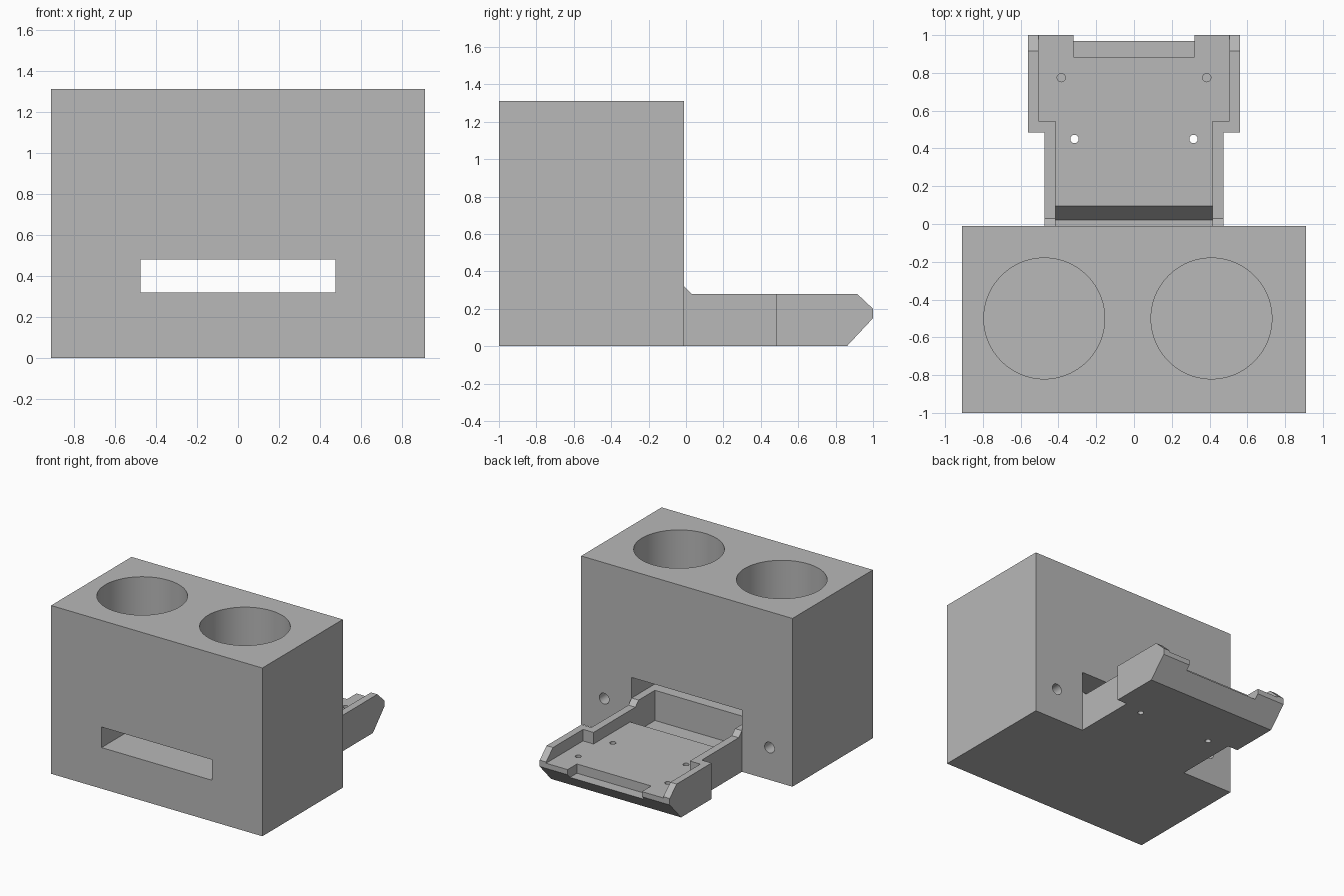
import bpy
import bmesh
from mathutils import Matrix, Vector

cube = bpy.data.objects.get("Cube")
if cube:
    bpy.data.objects.remove(cube, do_unlink=True)

grey = bpy.data.materials.new("plain grey")
grey.use_nodes = True
grey.diffuse_color = (0.48, 0.48, 0.48, 1)
grey.node_tree.nodes["Principled BSDF"].inputs["Base Color"].default_value = (0.48, 0.48, 0.48, 1)


def add_object(name, bm):
    bmesh.ops.recalc_face_normals(bm, faces=bm.faces)
    mesh = bpy.data.meshes.new(name)
    bm.to_mesh(mesh)
    bm.free()
    mesh.materials.append(grey)
    obj = bpy.data.objects.new(name, mesh)
    bpy.context.collection.objects.link(obj)
    return obj


def side_prism(name, half_width, profile):
    """Extrude a (y, z) profile symmetrically along x."""
    bm = bmesh.new()
    face = bm.faces.new([bm.verts.new((-half_width, y, z)) for y, z in profile])
    extruded = bmesh.ops.extrude_face_region(bm, geom=[face])["geom"]
    verts = [v for v in extruded if isinstance(v, bmesh.types.BMVert)]
    bmesh.ops.translate(bm, vec=(2 * half_width, 0, 0), verts=verts)
    return add_object(name, bm)


def box(name, half_width, y0, y1, z0, z1):
    return side_prism(name, half_width, [(y0, z0), (y1, z0), (y1, z1), (y0, z1)])


def rod(name, radius, start, end, segments=32):
    start, end = Vector(start), Vector(end)
    axis = end - start
    turn = axis.to_track_quat("Z", "Y").to_matrix().to_4x4()
    bm = bmesh.new()
    bmesh.ops.create_cone(bm, cap_ends=True, segments=segments, radius1=radius,
                          radius2=radius, depth=axis.length,
                          matrix=Matrix.Translation((start + end) / 2) @ turn)
    return add_object(name, bm)


def combine(target, tool, operation):
    """Apply a boolean and discard the tool object."""
    mod = target.modifiers.new("boolean", "BOOLEAN")
    mod.operation = operation
    mod.solver = "EXACT"
    mod.object = tool
    bpy.context.view_layer.objects.active = target
    bpy.ops.object.modifier_apply(modifier=mod.name)
    bpy.data.objects.remove(tool, do_unlink=True)


# Main block with the tray joined to its back
holder = box("holder_body", 0.91, -1, -0.01, 0, 1.31)
tray = side_prism("tray_neck", 0.475, [(-0.1, 0), (0.7, 0), (0.7, 0.28),
                                       (0.03, 0.28), (-0.01, 0.32), (-0.1, 0.32)])
tray_end = side_prism("tray_end", 0.56, [(0.485, 0), (0.86, 0), (1, 0.15),
                                         (1, 0.2), (0.915, 0.28), (0.485, 0.28)])
combine(tray, tray_end, "UNION")
combine(holder, tray, "UNION")

# Slot through the block, tray pocket with its trough, and the front notch
cutters = [
    box("slot", 0.475, -1.1, 0.01, 0.32, 0.48),
    side_prism("pocket", 0.415, [(-0.21, 0.085), (0.02, 0.085), (0.095, 0.19),
                                 (1.2, 0.19), (1.2, 0.4), (-0.21, 0.4)]),
    box("wide_pocket", 0.505, 0.545, 1.2, 0.19, 0.4),
    box("notch", 0.32, 0.885, 1.2, 0.118, 0.4),
]

# Two large wells in the top
for x in (-0.475, 0.41):
    cutters.append(rod("well", 0.32, (x, -0.5, 0.56), (x, -0.5, 1.5), 96))

# Mirrored screw holes in the tray floor and block back
for s in (-1, 1):
    cutters.append(rod("through_hole", 0.022, (s * 0.315, 0.45, -0.1), (s * 0.315, 0.45, 0.4)))
    cutters.append(rod("blind_hole", 0.022, (s * 0.385, 0.775, 0.08), (s * 0.385, 0.775, 0.4)))
    cutters.append(rod("back_hole", 0.042, (s * 0.712, -0.25, 0.252), (s * 0.712, 0.1, 0.252)))

for cutter in cutters:
    combine(holder, cutter, "DIFFERENCE")

bpy.ops.object.select_all(action="DESELECT")
holder.select_set(True)
bpy.context.view_layer.objects.active = holder
bpy.ops.object.shade_smooth_by_angle()
